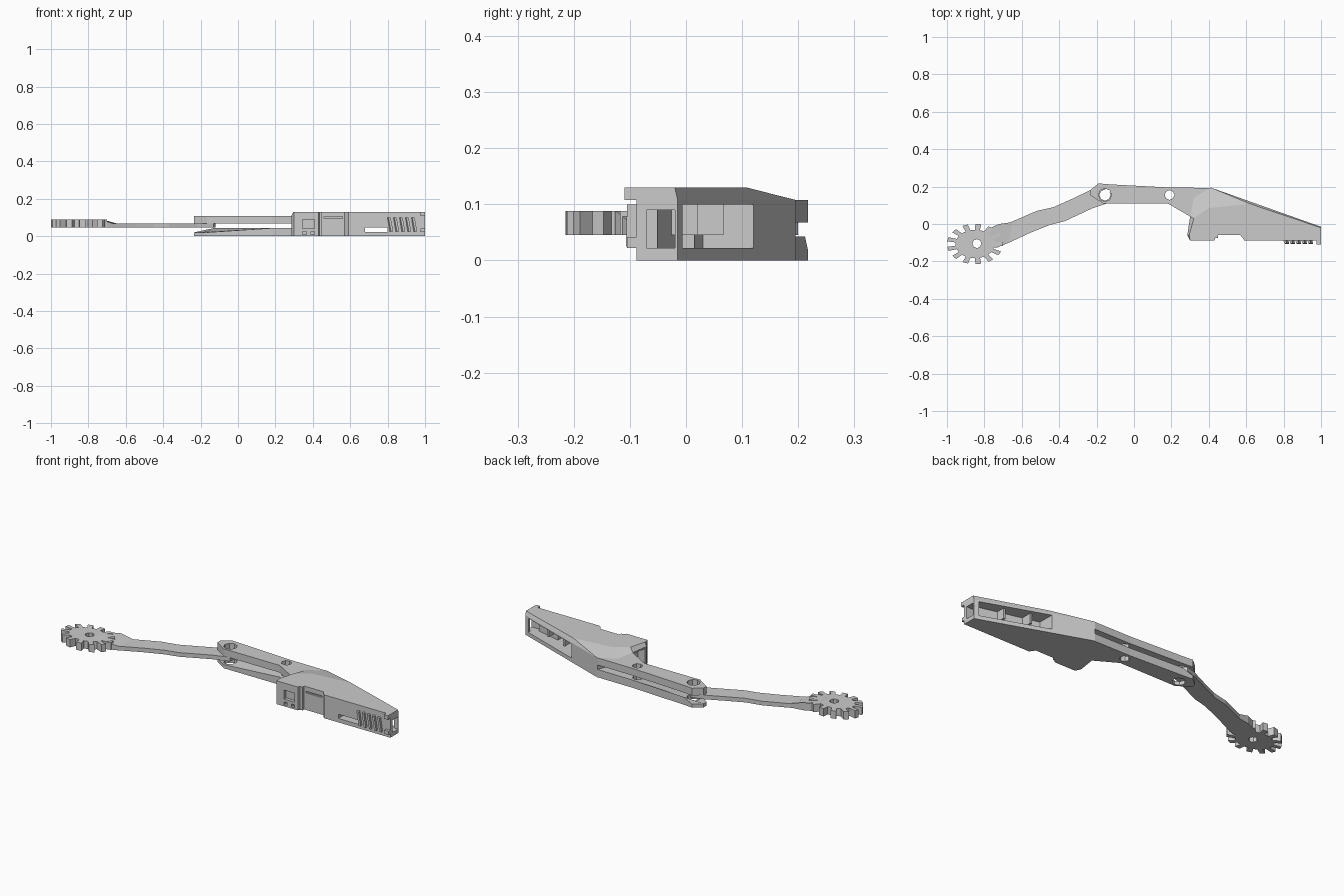
import bpy, bmesh, math
from mathutils import Vector

if "Cube" in bpy.data.objects:
    bpy.data.objects.remove(bpy.data.objects["Cube"], do_unlink=True)

metal = bpy.data.materials.new("light_grey_metal")
metal.use_nodes = True
grey = (0.6, 0.6, 0.6, 1)
metal.diffuse_color = grey
metal.node_tree.nodes["Principled BSDF"].inputs["Base Color"].default_value = grey


def prism(name, outline, z0, z1, top=None, top_z=None):
    """Extrude a plan outline; optionally use another top outline or heights."""
    bm = bmesh.new()
    top = top or outline
    heights = top_z or [z1] * len(top)
    low = [bm.verts.new((x, y, z0)) for x, y in outline]
    high = [bm.verts.new((x, y, z)) for (x, y), z in zip(top, heights)]
    bm.faces.new(low)
    bm.faces.new(high)
    n = len(low)
    for i in range(n):
        j = (i + 1) % n
        bm.faces.new((low[i], low[j], high[j], high[i]))
    bmesh.ops.recalc_face_normals(bm, faces=bm.faces)
    mesh = bpy.data.meshes.new(name)
    bm.to_mesh(mesh)
    bm.free()
    obj = bpy.data.objects.new(name, mesh)
    mesh.materials.append(metal)
    bpy.context.collection.objects.link(obj)
    return obj


def box(name, x0, x1, y0, y1, z0, z1):
    return prism(name, [(x0, y0), (x1, y0), (x1, y1), (x0, y1)], z0, z1)


def disc(name, x, y, r, z0, z1, sides=8):
    pts = [(x + r * math.cos(math.tau * i / sides),
            y + r * math.sin(math.tau * i / sides)) for i in range(sides)]
    return prism(name, pts, z0, z1)


def cut(obj, *cutters):
    """Subtract the cutters and remove them."""
    for c in cutters:
        c.hide_render = True
        mod = obj.modifiers.new("cut", "BOOLEAN")
        mod.operation = "DIFFERENCE"
        mod.solver = "EXACT"
        mod.object = c
        bpy.context.view_layer.objects.active = obj
        bpy.ops.object.modifier_apply(modifier=mod.name)
        bpy.data.objects.remove(c, do_unlink=True)


# Oval sprocket with square teeth and a bore
cx, cy, teeth = -0.85, -0.107, 13
pts = []
for t in range(teeth):
    for step, r in ((0.0, 0.7), (0.22, 0.7), (0.27, 1.0), (0.7, 1.0), (0.75, 0.7)):
        a = math.tau * (t + step - 0.48) / teeth
        pts.append((cx + 0.15 * r * math.cos(a), cy + 0.108 * r * math.sin(a)))
sprocket = prism("sprocket", pts, 0.045, 0.088)
cut(sprocket, disc("bore", -0.84, -0.105, 0.024, 0, 0.2))

# Tapering neck and the thin bent arm
prism("sprocket_neck",
      [(-0.80, -0.13), (-0.73, -0.125), (-0.67, -0.10), (-0.65, 0.01),
       (-0.72, 0.0), (-0.79, -0.03)],
      0.045, 0, top_z=[0.088, 0.088, 0.068, 0.068, 0.088, 0.088])
arm = prism("arm",
            [(-0.68, -0.105), (-0.55, -0.045), (-0.45, -0.005), (-0.37, 0.015),
             (-0.22, 0.085), (-0.13, 0.115), (-0.12, 0.16), (-0.17, 0.20),
             (-0.235, 0.18), (-0.33, 0.135), (-0.43, 0.09), (-0.52, 0.07),
             (-0.67, 0.005)], 0.045, 0.068)
cut(arm, disc("arm_hole", -0.155, 0.155, 0.03, 0, 0.2))

# Fork: an upper and a lower plate with two pin holes each
fork = [(-0.235, 0.155), (-0.165, 0.11), (0.18, 0.11), (0.30, 0.04),
        (0.41, 0.04), (0.41, 0.193), (0.19, 0.195), (-0.13, 0.212),
        (-0.19, 0.217), (-0.235, 0.18)]
for name, z0, z1 in (("upper_fork", 0.068, 0.108), ("lower_fork", 0.0, 0.043)):
    tops = None
    if name == "lower_fork":
        tops = [0.02 if x < -0.14 else z1 for x, y in fork]
    plate = prism(name, fork, z0, z1, top_z=tops)
    cut(plate, *[disc("pin_hole", x, 0.155, r, -0.1, 0.3)
                 for x, r in ((-0.155, 0.035), (0.19, 0.026))])

# Housing body with its front notch
plan = [(0.30, -0.088), (0.43, -0.088), (0.44, -0.06), (0.57, -0.06),
        (0.59, -0.088), (1.0, -0.088), (1.0, -0.015), (0.41, 0.195),
        (0.38, 0.11), (0.30, 0.04), (0.285, -0.06)]
body = prism("housing_body", plan, 0.0, 0.108)
cut(body,
    prism("back_recess", [(0.62, 0.03), (0.975, -0.06), (0.975, 0.06), (0.62, 0.2)],
          0.022, 0.1),
    box("front_slot", 0.68, 0.80, -0.2, 0.06, 0.022, 0.045),
    box("end_slot", 0.94, 1.1, -0.07, -0.02, 0.022, 0.09),
    box("side_pocket", 0.2, 0.33, -0.05, 0.03, 0.022, 0.1),
    box("front_window", 0.345, 0.41, -0.2, -0.07, 0.04, 0.09),
    box("lower_window", 0.345, 0.365, -0.2, -0.07, 0.008, 0.025),
    box("lower_window_b", 0.39, 0.41, -0.2, -0.07, 0.008, 0.025),
    box("panel_slot", 0.46, 0.56, -0.2, -0.05, 0.095, 0.104))

# Sloped lid of the housing
lid_top = [(0.30, -0.088), (0.43, -0.088), (0.44, -0.06), (0.57, -0.06),
           (0.59, -0.088), (1.0, -0.088), (1.0, -0.02), (0.62, 0.108),
           (0.40, 0.085), (0.32, 0.03), (0.295, -0.06)]
lid_base = plan[:8] + [(0.32, 0.14)] + plan[9:]
prism("housing_lid", lid_base, 0.108, 0.13, top=lid_top)

# Ribs and frame bars inside the recess
for x in (0.70, 0.83):
    y = 0.195 - (x - 0.41) * 0.356
    box("recess_rib", x, x + 0.012, y - 0.09, y - 0.025, 0.045, 0.105)

# Slanted grille slats on the front near the end
for i in range(5):
    x = 0.81 + i * 0.032
    prism("grille_slat",
          [(x, -0.085), (x + 0.014, -0.085), (x + 0.02, -0.107), (x + 0.008, -0.107)],
          0.025, 0.10,
          top=[(x - 0.012, -0.085), (x + 0.002, -0.085), (x + 0.006, -0.105),
               (x - 0.006, -0.105)])

# End lugs and front ledges
box("upper_end_lug", 0.975, 1.0, -0.11, -0.08, 0.108, 0.13)
box("lower_end_lug", 0.975, 1.0, -0.105, -0.08, 0.022, 0.042)
box("front_bar", 0.435, 0.45, -0.075, -0.05, 0.0, 0.13)
